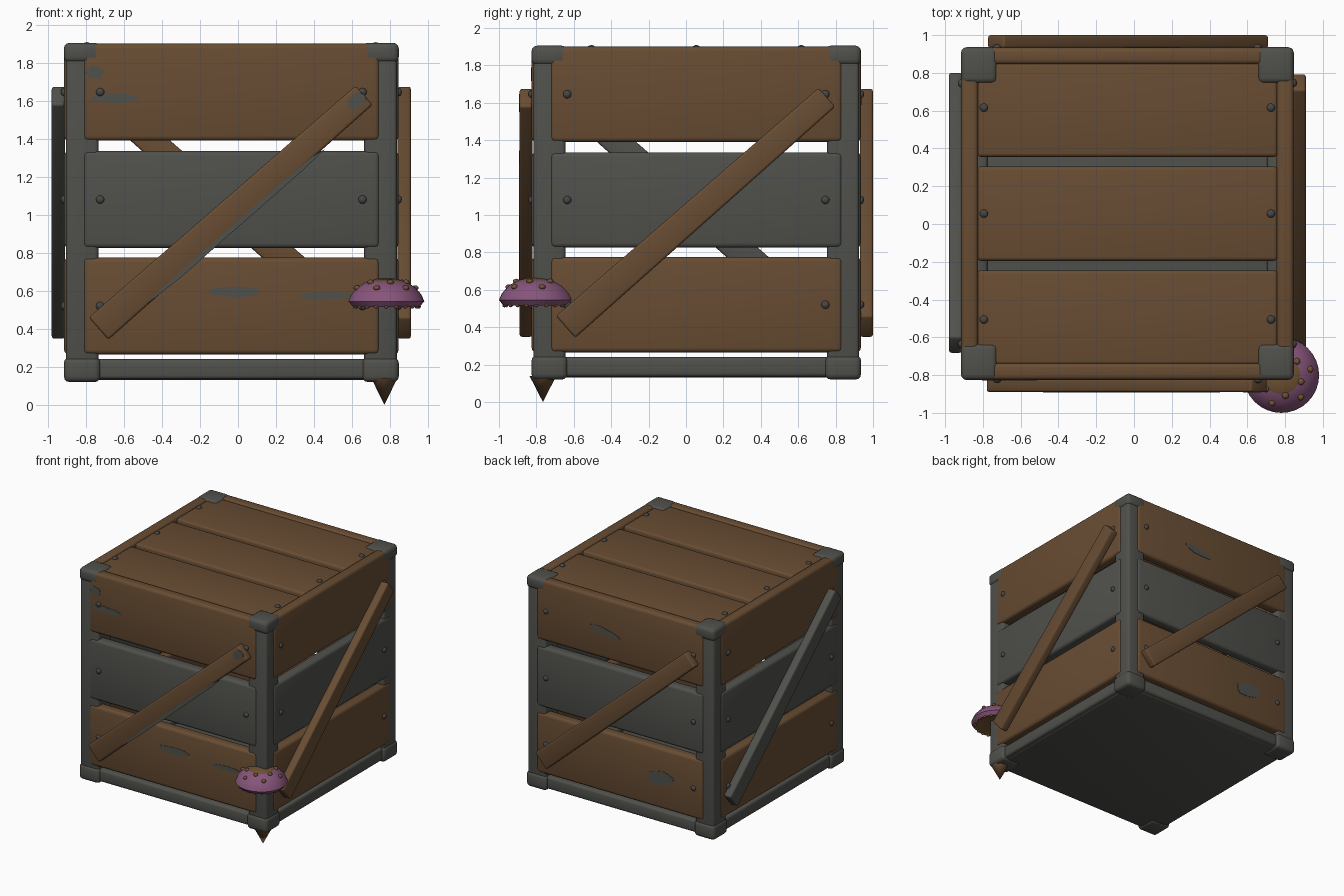
import bpy, bmesh, math, random
from mathutils import Matrix, Vector

if "Cube" in bpy.data.objects:
    bpy.data.objects.remove(bpy.data.objects["Cube"])

random.seed(4)
CENTRE = Matrix.Translation((-0.035, 0.055, 0))


def material(name, rgb):
    m = bpy.data.materials.new(name)
    m.diffuse_color = (*rgb, 1)
    m.use_nodes = True
    m.node_tree.nodes["Principled BSDF"].inputs["Base Color"].default_value = m.diffuse_color
    return m


BROWN = material("brown wood", (0.138, 0.073, 0.033))
GREY = material("grey wood", (0.080, 0.082, 0.072))
BOLT = material("dark iron", (0.060, 0.063, 0.060))
PINK = material("mauve cap", (0.240, 0.090, 0.195))
SPOT = material("tan spots", (0.160, 0.085, 0.035))


def finish(bm, name, mats, matrix=Matrix()):
    """Turn a bmesh into a smooth-shaded object."""
    bmesh.ops.recalc_face_normals(bm, faces=bm.faces)
    mesh = bpy.data.meshes.new(name)
    bm.to_mesh(mesh)
    bm.free()
    for m in mats:
        mesh.materials.append(m)
    ob = bpy.data.objects.new(name, mesh)
    bpy.context.collection.objects.link(ob)
    ob.matrix_world = matrix
    bpy.context.view_layer.objects.active = ob
    ob.select_set(True)
    bpy.ops.object.shade_smooth_by_angle(angle=math.radians(40))
    ob.select_set(False)
    return ob


def box(name, lo, hi, mat, matrix=CENTRE, bevel=0.02, taper=1.0):
    """Rounded board between two corners; taper narrows its +x end in z."""
    lo, hi = Vector(lo), Vector(hi)
    bm = bmesh.new()
    bmesh.ops.create_cube(bm, size=1)
    for v in bm.verts:
        if v.co.x > 0:
            v.co.z *= taper
        v.co = (lo + hi) / 2 + v.co * (hi - lo)
    bmesh.ops.bevel(bm, geom=bm.edges[:], offset=bevel, segments=3,
                    profile=0.5, affect='EDGES')
    return finish(bm, name, [mat], matrix)


def dome(name, radius, height, mat, matrix):
    """Flattened ball used for bolts and spots."""
    bm = bmesh.new()
    bmesh.ops.create_uvsphere(bm, u_segments=12, v_segments=8, radius=1)
    bmesh.ops.scale(bm, vec=(radius, radius, height), verts=bm.verts)
    return finish(bm, name, [mat], matrix)


def worn_patch(side, u, z, w, h, depth, angle=0):
    """Thin ragged plate of worn colour on a board."""
    bm = bmesh.new()
    ring = []
    for i in range(14):
        a = math.tau * i / 14
        r = random.uniform(0.75, 1.0)
        ring.append(bm.verts.new((w / 2 * math.cos(a) * r, 0, h / 2 * math.sin(a) * r)))
    face = bm.faces.new(ring)
    ext = bmesh.ops.extrude_face_region(bm, geom=[face])
    for v in ext["geom"]:
        if isinstance(v, bmesh.types.BMVert):
            v.co.y -= 0.004
    m = side @ Matrix.Translation((u, -depth, z)) @ Matrix.Rotation(angle, 4, 'Y')
    finish(bm, "worn_patch", [GREY], m)


# Corner posts with thicker caps at both ends
for sx in (-1, 1):
    for sy in (-1, 1):
        m = CENTRE @ Matrix.Translation((sx * 0.785, sy * 0.785, 0))
        box("corner_post", (-0.086, -0.086, 0.14), (0.086, 0.086, 1.88), GREY, m)
        box("post_foot", (-0.096, -0.096, 0.12), (0.096, 0.096, 0.25), GREY, m, 0.03)
        box("post_cap", (-0.096, -0.096, 1.80), (0.096, 0.096, 1.905), GREY, m, 0.03)

# Four sides: three planks, bolts, bottom rail and diagonal brace
brace_angle = -math.atan2(1.23, 1.40)
for k, side_name in enumerate(("front", "right", "back", "left")):
    side = CENTRE @ Matrix.Rotation(k * math.pi / 2, 4, 'Z')
    for z, mat in ((0.52, BROWN), (1.08, GREY), (1.645, BROWN)):
        box(side_name + "_plank", (-0.78, -0.88, z - 0.255), (0.78, -0.79, z + 0.255),
            mat, side, 0.025)
        for u in (-0.69, 0.69):
            dome("side_bolt", 0.022, 0.016, BOLT,
                 side @ Matrix.Translation((u, -0.881, z)) @ Matrix.Rotation(math.pi / 2, 4, 'X'))
    box(side_name + "_rail", (-0.72, -0.86, 0.135), (0.72, -0.74, 0.24), GREY, side)
    m = side @ Matrix.Translation((0, 0, 1.015)) @ Matrix.Rotation(brace_angle, 4, 'Y')
    box(side_name + "_brace", (-0.93, -0.945, -0.078), (0.93, -0.875, 0.078),
        GREY if side_name == "left" else BROWN, m, 0.014, 0.86)

# Lid planks with bolts, and the floor
for y in (-0.55, 0, 0.55):
    box("lid_plank", (-0.795, y - 0.25, 1.81), (0.795, y + 0.25, 1.892), BROWN)
    for x in (-0.76, 0.76):
        dome("lid_bolt", 0.022, 0.016, BOLT, CENTRE @ Matrix.Translation((x, y * 1.02, 1.892)))
box("floor", (-0.83, -0.83, 0.13), (0.83, 0.83, 0.20), GREY)

# Worn patches, on the front and on the back
front = CENTRE
back = CENTRE @ Matrix.Rotation(math.pi, 4, 'Z')
worn_patch(front, 0.03, 0.595, 0.32, 0.07, 0.879)
worn_patch(front, 0.50, 0.575, 0.32, 0.045, 0.879)
worn_patch(front, -0.61, 1.615, 0.30, 0.055, 0.879)
worn_patch(front, -0.72, 1.75, 0.11, 0.08, 0.879)
worn_patch(front, 0.66, 1.60, 0.12, 0.09, 0.944, brace_angle)
worn_patch(front, 0.055, 0.97, 1.35, 0.035, 0.944, brace_angle)
worn_patch(back, 0.38, 0.52, 0.28, 0.14, 0.879)
worn_patch(back, -0.15, 1.62, 0.34, 0.07, 0.879, 0.15)

# Mushroom cap growing from the front right corner
SHROOM = Matrix.Translation((0.78, -0.80, 0.515))
profile = [(0.0, 0.02), (0.13, 0.02), (0.175, 0.0), (0.20, 0.03), (0.185, 0.065),
           (0.15, 0.105), (0.10, 0.135), (0.05, 0.148), (0.0, 0.15)]
bm = bmesh.new()
pts = [bm.verts.new((r, 0, z)) for r, z in profile]
edges = [bm.edges.new(e) for e in zip(pts, pts[1:])]
bmesh.ops.spin(bm, geom=pts + edges, cent=(0, 0, 0), axis=(0, 0, 1),
               angle=math.tau, steps=32, use_merge=True)
bmesh.ops.remove_doubles(bm, verts=bm.verts, dist=0.0005)
for f in bm.faces:
    c = f.calc_center_median()
    # Tan on the crown and underside, mauve elsewhere
    if c.z > 0.125 or (c.z < 0.025 and c.xy.length < 0.18):
        f.material_index = 1
finish(bm, "mushroom_cap", [PINK, SPOT], SHROOM)

# Raised spots on the cap and beads below the rim
for i in range(12):
    a = math.tau * i / 12 + 0.2
    r, z = ((0.155, 0.10), (0.11, 0.13))[i % 2]
    dome("cap_spot", 0.018, 0.014, SPOT,
         SHROOM @ Matrix.Translation((r * math.cos(a), r * math.sin(a), z)))
for i in range(20):
    a = math.tau * i / 20
    dome("rim_bead", 0.012, 0.012, SPOT,
         SHROOM @ Matrix.Translation((0.17 * math.cos(a), 0.17 * math.sin(a), 0.003)))

# Pointed root below the corner post
bm = bmesh.new()
bmesh.ops.create_cone(bm, cap_ends=True, segments=10, radius1=0.0, radius2=0.072, depth=0.14)
bmesh.ops.remove_doubles(bm, verts=bm.verts, dist=0.0005)
finish(bm, "root_tip", [BROWN], Matrix.Translation((0.77, -0.765, 0.07)))
